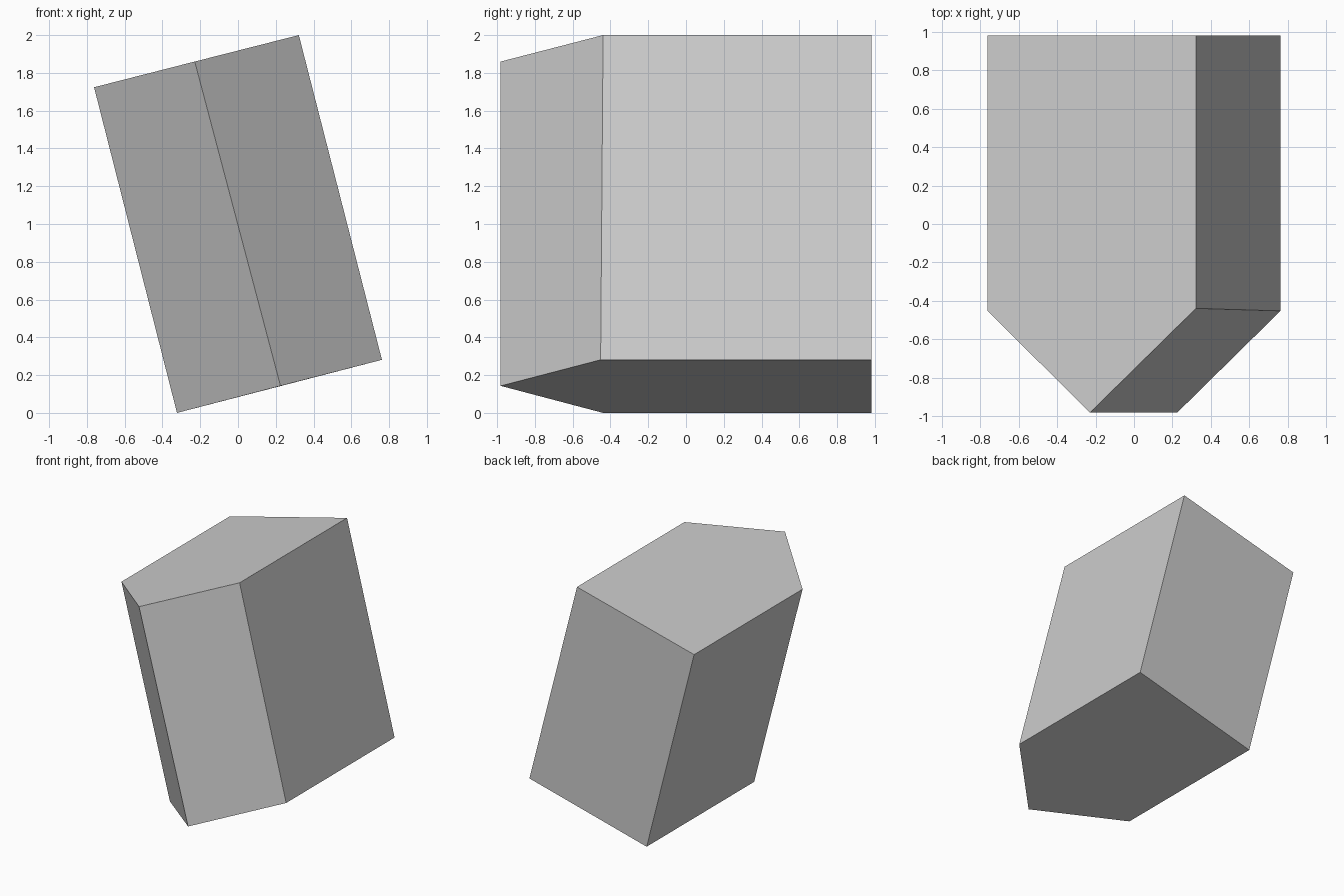
import bpy, bmesh

if "Cube" in bpy.data.objects:
    bpy.data.objects.remove(bpy.data.objects["Cube"])

# Five-sided end outlines: left-back, left-front, front ridge, right-front, right-back
BOTTOM = [(-0.323, 0.981, 0.0), (-0.323, -0.439, 0.0), (0.225, -0.981, 0.143),
          (0.762, -0.452, 0.281), (0.762, 0.981, 0.281)]
TOP = [(-0.762, 0.981, 1.724), (-0.762, -0.452, 1.724), (-0.229, -0.981, 1.86),
       (0.322, -0.439, 2.0), (0.322, 0.981, 2.0)]

# Leaning pentagonal block: join the two outlines with side faces and caps
bm = bmesh.new()
low = [bm.verts.new(p) for p in BOTTOM]
high = [bm.verts.new(p) for p in TOP]
for i in range(5):
    j = (i + 1) % 5
    bm.faces.new((low[i], low[j], high[j], high[i]))
bm.faces.new(low[::-1])
bm.faces.new(high)
bmesh.ops.recalc_face_normals(bm, faces=bm.faces)

mesh = bpy.data.meshes.new("leaning_block")
bm.to_mesh(mesh)
bm.free()
block = bpy.data.objects.new("leaning_block", mesh)
bpy.context.collection.objects.link(block)
